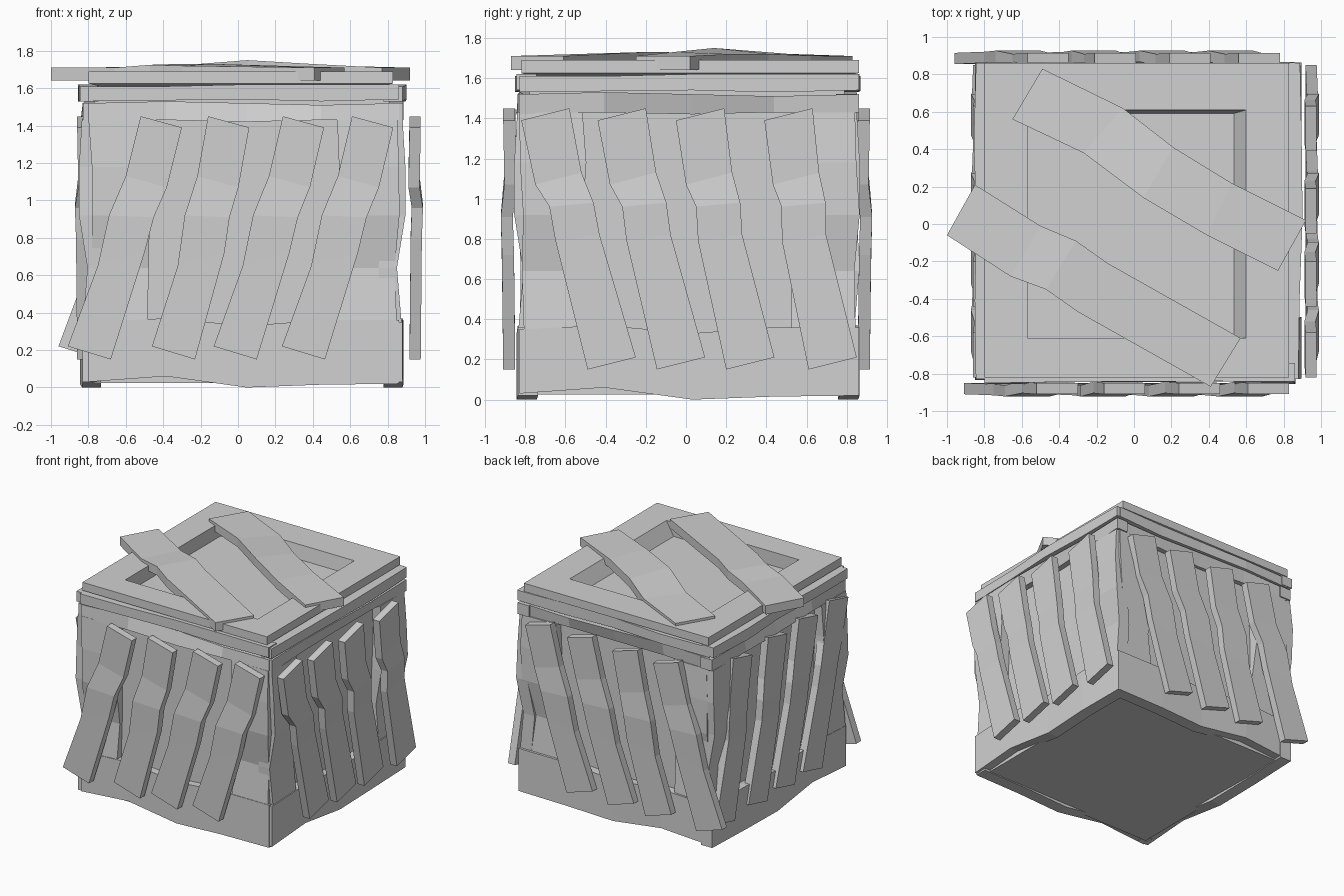
import bpy, bmesh, random

if "Cube" in bpy.data.objects:
    bpy.data.objects.remove(bpy.data.objects["Cube"])
random.seed(4)

wood = bpy.data.materials.new("grey wood")
wood.diffuse_color = (0.64, 0.64, 0.64, 1)
wood.use_nodes = True
wood.node_tree.nodes["Principled BSDF"].inputs["Base Color"].default_value = wood.diffuse_color


def finish(name, bm):
    bmesh.ops.recalc_face_normals(bm, faces=bm.faces)
    me = bpy.data.meshes.new(name)
    bm.to_mesh(me)
    bm.free()
    me.materials.append(wood)
    ob = bpy.data.objects.new(name, me)
    bpy.context.collection.objects.link(ob)
    return ob


def board(name, place, edge_a, edge_b, out_a, out_b, thick):
    """Bent board: two edge polylines (u, v), each with an outer depth per row."""
    bm = bmesh.new()
    rows = []
    for a, b, oa, ob in zip(edge_a, edge_b, out_a, out_b):
        rows.append([bm.verts.new(place(p[0], d, p[1]))
                     for p, d in ((a, oa), (b, ob), (b, ob - thick), (a, oa - thick))])
    for r, s in zip(rows, rows[1:]):
        for k in range(4):
            bm.faces.new((r[k], r[(k + 1) % 4], s[(k + 1) % 4], s[k]))
    bm.faces.new(rows[0])
    bm.faces.new(rows[-1])
    return finish(name, bm)


def box(name, x0, x1, y0, y1, z0, z1):
    bm = bmesh.new()
    bmesh.ops.create_cube(bm, size=1)
    for v in bm.verts:
        v.co = ((x0, x1)[v.co.x > 0], (y0, y1)[v.co.y > 0], (z0, z1)[v.co.z > 0])
    return finish(name, bm)


def j(a):
    return random.uniform(-a, a)


# solid crate core, its top is the recessed lid floor
box("crate_core", -0.77, 0.81, -0.78, 0.79, 0.025, 1.58)

# side: placement, u range, frame depth, plank depth, plank shift, rail tilt
sides = {
    "front": (lambda u, d, v: (u, -d, v), -0.80, 0.86, 0.845, 0.91, 0.0, -0.035),
    "back": (lambda u, d, v: (u, d, v), -0.80, 0.86, 0.855, 0.915, -0.05, 0.035),
    "right": (lambda u, d, v: (d, u, v), -0.83, 0.86, 0.885, 0.977, 0.0, 0.035),
    "left": (lambda u, d, v: (-d, u, v), -0.83, 0.86, 0.84, 0.86, 0.0, -0.035),
}
# slanted plank edges, then the spacing of plank tops and bottoms
lean_x = ([(-0.52, 1.45), (-0.60, 1.13), (-0.69, 0.92), (-0.75, 0.65), (-0.91, 0.22)],
          [(-0.30, 1.39), (-0.38, 1.07), (-0.45, 0.91), (-0.50, 0.72), (-0.68, 0.15)],
          (0, 0.36, 0.76, 1.13), (0, 0.45, 0.78, 1.145))
lean_y = ([(-0.82, 1.39), (-0.75, 1.07), (-0.68, 0.96), (-0.65, 0.79), (-0.49, 0.15)],
          [(-0.58, 1.45), (-0.52, 1.13), (-0.46, 0.98), (-0.43, 0.82), (-0.25, 0.21)],
          (0, 0.38, 0.77, 1.21), (0, 0.345, 0.69, 1.10))

for side, (place, u0, u1, dep, plank, shift, tilt) in sides.items():
    us = [u0 + (u1 - u0) * t for t in (0, 0.25, 0.51, 0.75, 1)]
    # rails: bottom, under the lid, and lid band
    for name, lo, hi, bow, extra, tw in (
            ("bottom_rail", (0.03, 0.06, 0.0, 0.015, 0.02), (0.35, 0.37, 0.33, 0.36, 0.36), 0.01, 0.0, 0),
            ("top_rail", (1.42, 1.43, 1.42, 1.43, 1.43), (1.52, 1.53, 1.52, 1.51, 1.52), 0.006, -0.005, tilt),
            ("lid_band", (1.53, 1.535, 1.54, 1.53, 1.54), (1.61, 1.61, 1.62, 1.62, 1.62), 0.012, 0.005, 0)):
        bend = [dep + extra + j(bow) for _ in us]
        twist = [0, tw * 0.5, tw, tw * 0.5, 0]
        board(f"{side}_{name}", place, list(zip(us, lo)), list(zip(us, hi)),
              [b - max(t, 0) for b, t in zip(bend, twist)],
              [b + min(t, 0) for b, t in zip(bend, twist)], 0.10)
    # warped corner stiles
    vs = (0.34, 0.64, 0.92, 1.18, 1.43)
    for tag, a, b in (("a", u0 + 0.01, u0 + 0.32), ("b", u1 - 0.32, u1 - 0.01)):
        bend = [dep + w for w in (-0.01, -0.035, 0.01, 0.01, -0.005)]
        board(f"{side}_stile_{tag}", place,
              [(a + j(0.015), v) for v in vs], [(b + j(0.015), v) for v in vs],
              bend, bend, 0.10)
    # four slanted planks
    ea, eb, tops, feet = lean_x if side in ("front", "back") else lean_y
    bend = [plank + w for w in (0, -0.006, 0.012, 0.006, 0)]
    for n in range(4):
        def row(edge):
            return [(u + shift + tops[n] + (feet[n] - tops[n]) * k / 4, v)
                    for k, (u, v) in enumerate(edge)]
        board(f"{side}_plank_{n + 1}", place, row(ea), row(eb), bend, bend, 0.06)

# lid frame with a square opening, sloped on its right and back sides
bm = bmesh.new()
outer = [(-0.80, -0.82), (0.83, -0.82), (0.83, 0.86), (-0.80, 0.86)]
hole = [(-0.57, -0.61), (0.60, -0.61), (0.60, 0.61), (-0.57, 0.61)]
foot = [(-0.57, -0.61), (0.53, -0.61), (0.53, 0.59), (-0.57, 0.59)]
loops = [[bm.verts.new((x, y, z)) for x, y in pts]
         for pts, z in ((outer, 1.625), (outer, 1.69), (hole, 1.69), (foot, 1.57))]
for k in range(4):
    for a, b in zip(loops, loops[1:] + loops[:1]):
        bm.faces.new((a[k], a[(k + 1) % 4], b[(k + 1) % 4], b[k]))
finish("lid_frame", bm)

# two bent planks lying across the lid
flat = lambda u, d, v: (u, v, d)
board("lid_plank_back", flat,
      [(-0.49, 0.83), (-0.06, 0.62), (0.21, 0.41), (0.52, 0.22), (0.92, 0.02)],
      [(-0.65, 0.56), (-0.27, 0.38), (0.05, 0.14), (0.39, -0.06), (0.77, -0.25)],
      (1.71, 1.712, 1.72, 1.72, 1.71), (1.71, 1.725, 1.75, 1.73, 1.71), 0.07)
board("lid_plank_front", flat,
      [(-0.85, 0.21), (-0.50, -0.01), (-0.31, -0.09), (-0.14, -0.21), (0.57, -0.61)],
      [(-1.0, -0.06), (-0.66, -0.28), (-0.47, -0.35), (-0.30, -0.47), (0.41, -0.87)],
      (1.71, 1.715, 1.73, 1.73, 1.71), (1.71, 1.71, 1.725, 1.72, 1.71), 0.07)
